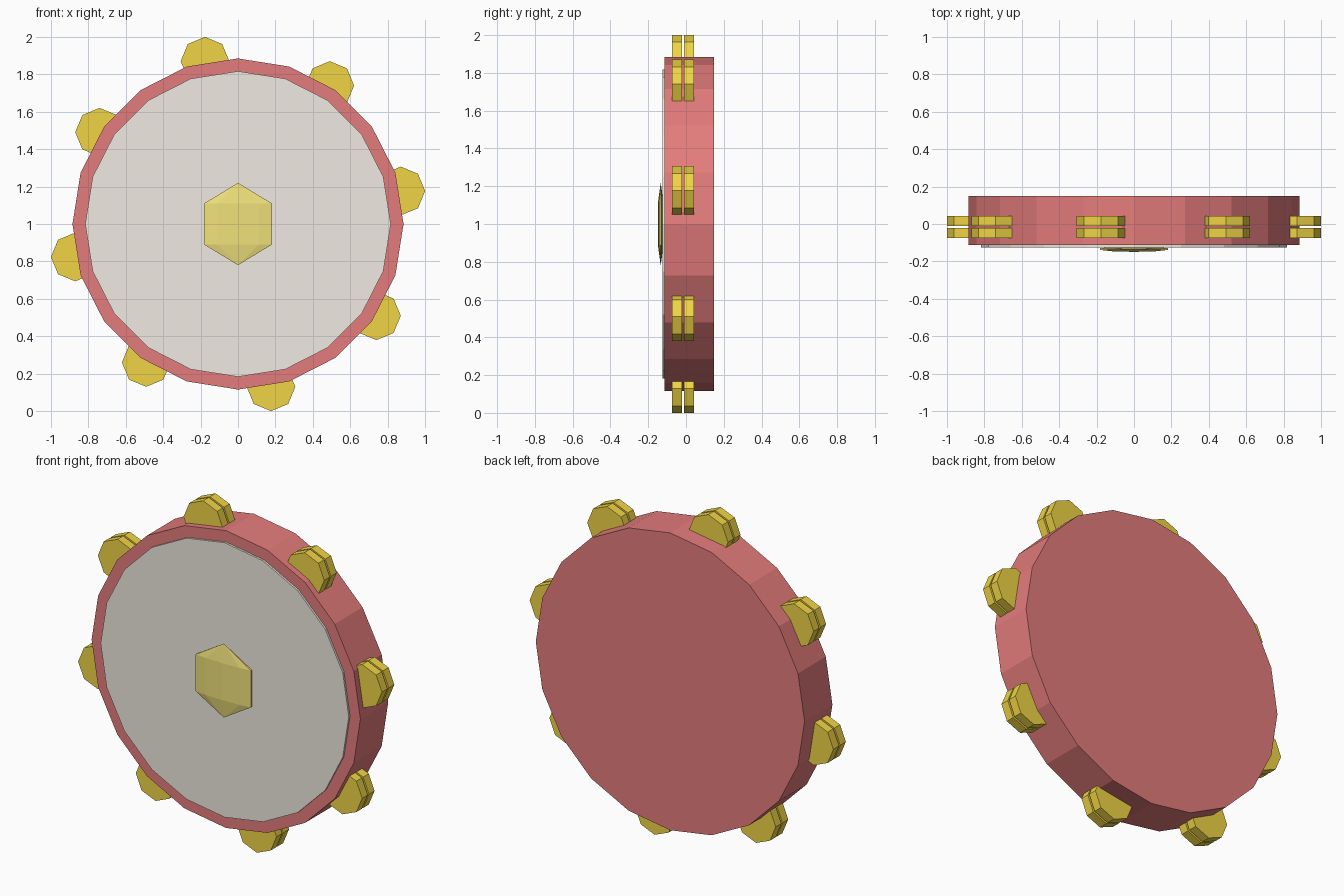
import bpy, math

if "Cube" in bpy.data.objects:
    bpy.data.objects.remove(bpy.data.objects["Cube"])

CENTRE_Z = 1.0


def material(name, rgb):
    m = bpy.data.materials.new(name)
    m.diffuse_color = (*rgb, 1)
    m.use_nodes = True
    m.node_tree.nodes["Principled BSDF"].inputs["Base Color"].default_value = m.diffuse_color
    return m


red = material("red_shell", (0.78, 0.2, 0.2))
cream = material("cream_skin", (0.87, 0.83, 0.76))
brass = material("brass", (0.87, 0.66, 0.06))
gold = material("pale_gold", (0.88, 0.76, 0.2))


def disc(name, sides, radius, y0, y1, x, z, mat):
    """Flat-shaded cylinder whose axis runs along y, from y0 to y1."""
    bpy.ops.mesh.primitive_cylinder_add(
        vertices=sides, radius=radius, depth=y1 - y0,
        location=(x, (y0 + y1) / 2, z), rotation=(math.pi / 2, 0, 0))
    ob = bpy.context.object
    ob.name = name
    ob.data.materials.append(mat)
    return ob


# Drum shell and the skin stretched on its front
disc("shell", 20, 0.885, -0.113, 0.149, 0, CENTRE_Z, red)
disc("skin", 20, 0.817, -0.125, -0.09, 0, CENTRE_Z, cream)

# Flattened low-poly boss in the middle of the skin
bpy.ops.mesh.primitive_uv_sphere_add(
    segments=10, ring_count=6, radius=1, location=(0, -0.134, CENTRE_Z))
bpy.ops.object.delete()
bpy.ops.mesh.primitive_uv_sphere_add(
    segments=10, ring_count=3, radius=0.22, location=(0, -0.134, CENTRE_Z))
boss = bpy.context.object
boss.name = "boss"
boss.scale.y = 0.079
boss.data.materials.append(gold)

# Eight pairs of jingles around the rim
for i in range(8):
    a = 0.2 + i * math.pi / 4
    x, z = 0.888 * math.cos(a), CENTRE_Z + 0.888 * math.sin(a)
    disc(f"jingle_front_{i + 1}", 8, 0.13, -0.075, -0.022, x, z, brass)
    disc(f"jingle_back_{i + 1}", 8, 0.13, -0.011, 0.042, x, z, brass)
